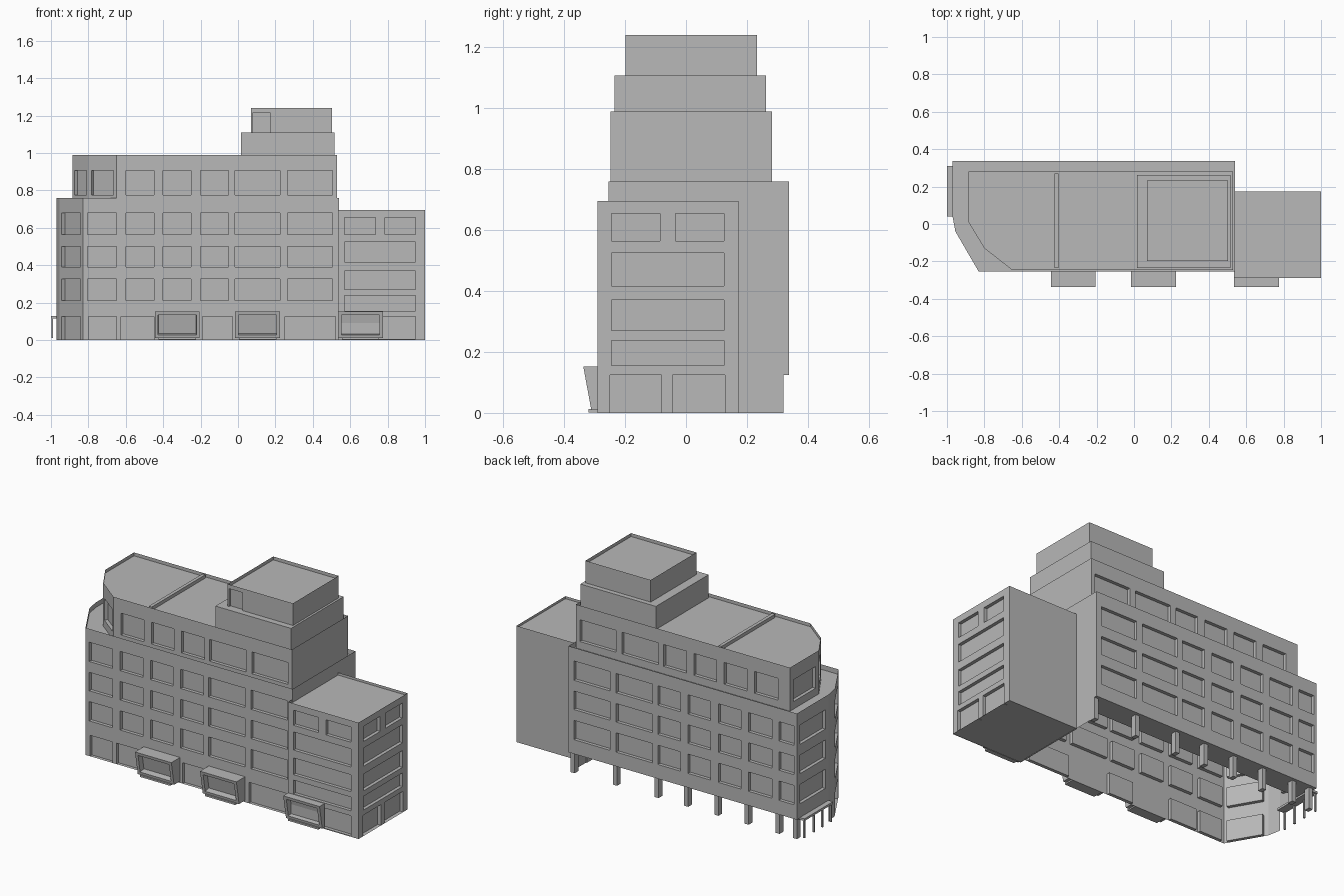
import bpy, bmesh
from mathutils import Vector

if "Cube" in bpy.data.objects:
    bpy.data.objects.remove(bpy.data.objects["Cube"], do_unlink=True)

stone = bpy.data.materials.new("plain_grey")
stone.use_nodes = True
stone.diffuse_color = (0.48, 0.48, 0.48, 1)
stone.node_tree.nodes["Principled BSDF"].inputs["Base Color"].default_value = (0.48, 0.48, 0.48, 1)


def finish(bm, name):
    mesh = bpy.data.meshes.new(name)
    bmesh.ops.remove_doubles(bm, verts=bm.verts, dist=0.0001)
    bmesh.ops.dissolve_limit(bm, angle_limit=0.01, verts=bm.verts, edges=bm.edges)
    bm.to_mesh(mesh)
    bm.free()
    mesh.materials.append(stone)
    obj = bpy.data.objects.new(name, mesh)
    bpy.context.collection.objects.link(obj)
    return obj


def wall(bm, p, q, z0, z1, rects=(), depth=0.02):
    """Wall sheet from p to q; each rect (u0, u1, z0, z1) becomes a recessed panel."""
    p, q = Vector((*p, 0)), Vector((*q, 0))
    d = (q - p).normalized()
    inward = Vector((-d.y, d.x, 0))
    us = sorted({0, (q - p).length, *(u for r in rects for u in r[:2])})
    zs = sorted({z0, z1, *(z for r in rects for z in r[2:])})

    def point(u, z, deep):
        return p + d * u + inward * (depth if deep else 0) + Vector((0, 0, z))

    def deep(i, j):
        if not (0 <= i < len(us) - 1 and 0 <= j < len(zs) - 1):
            return False
        u, z = (us[i] + us[i + 1]) / 2, (zs[j] + zs[j + 1]) / 2
        return any(a < u < b and c < z < e for a, b, c, e in rects)

    def quad(corners, flip=False):
        verts = [bm.verts.new(point(*c)) for c in corners]
        bm.faces.new(verts[::-1] if flip else verts)

    for i in range(len(us)):
        for j in range(len(zs)):
            here = deep(i, j)
            u, z = us[i], zs[j]
            if j < len(zs) - 1 and here != deep(i - 1, j):
                t = zs[j + 1]
                quad([(u, z, 0), (u, z, 1), (u, t, 1), (u, t, 0)], not here)
            if i < len(us) - 1 and here != deep(i, j - 1):
                v = us[i + 1]
                quad([(u, z, 0), (v, z, 0), (v, z, 1), (u, z, 1)], not here)
            if i < len(us) - 1 and j < len(zs) - 1:
                v, t = us[i + 1], zs[j + 1]
                quad([(u, z, here), (v, z, here), (v, t, here), (u, t, here)])


def flat(bm, poly, z):
    return bm.faces.new([bm.verts.new((x, y, z)) for x, y in poly])


def roof(bm, poly, z, rim, drop):
    """Flat roof sunk behind a parapet rim."""
    face = flat(bm, poly, z)
    face.normal_update()
    bmesh.ops.inset_region(bm, faces=[face], thickness=rim, use_even_offset=True)
    bmesh.ops.inset_region(bm, faces=[face], thickness=0.0005, depth=-drop)


def rect(x0, x1, y0, y1):
    return [(x0, y0), (x1, y0), (x1, y1), (x0, y1)]


def box(bm, x, y, z):
    v = [bm.verts.new((a, b, c)) for c in z for a, b in rect(*x, *y)]
    for f in ((3, 2, 1, 0), (4, 5, 6, 7), (0, 1, 5, 4), (1, 2, 6, 5), (2, 3, 7, 6), (3, 0, 4, 7)):
        bm.faces.new([v[i] for i in f])


def along(columns, rows, start, sign=1):
    """Window rects measured along a wall that begins at start."""
    return [(*sorted(((a - start) * sign, (b - start) * sign)), *r) for a, b in columns for r in rows]


columns = [(-.6, -.45), (-.4, -.25), (-.2, -.05), (-.015, .225), (.265, .505)]
corner_column = (-.805, -.65)
rows = [(.21, .325), (.39, .5), (.565, .68)]
ground = [(0, .125)]
L, R, F, B = -.97, .54, -.255, .338

# Main block: thin walls, open at the bottom
main = [(-.83, F), (R, F), (R, B), (L, B), (L, .04), (-.955, -.04)]
bm = bmesh.new()
ground_columns = [(-.8, -.65), (-.625, -.45), (-.19, -.03), (.25, .52)]
wall(bm, main[0], main[1], 0, .76,
     along([corner_column] + columns, rows, -.83) + along(ground_columns, ground, -.83))
wall(bm, main[1], main[2], .125, .76)
wall(bm, main[1], (R, .32), 0, .125)
wall(bm, main[2], main[3], .125, .76, along(columns + [corner_column, (-.95, -.85)], rows, R, -1))
wall(bm, main[3], main[4], .125, .76, along([(.07, .31)], rows, B, -1))
wall(bm, main[4], main[5], 0, .76)
wall(bm, main[5], main[0], 0, .76, along([(.025, .225)], rows + ground, 0))
roof(bm, main, .76, .03, .03)
flat(bm, rect(L, R, .2, B)[::-1], .125)
finish(bm, "main_block")

# Rear arcade pillars
bm = bmesh.new()
for x in (.525, .245, -.03, -.225, -.425, -.625, -.83, -.945):
    box(bm, (x - .013, x + .013), (.285, .32), (0, .125))
finish(bm, "rear_pillars")

# Side canopy on slim posts
bm = bmesh.new()
box(bm, (-1, -.95), (.04, .31), (.115, .128))
for y in (.05, .13, .21, .3):
    box(bm, (-.998, -.988), (y - .005, y + .005), (.01, .115))
finish(bm, "side_canopy")

# Set-back upper storey with chamfered corner
upper = [(-.65, -.247), (.53, -.247), (.53, .282), (-.885, .282), (-.885, .01), (-.8, -.13)]
upper_rows = [(.775, .905)]
bm = bmesh.new()
wall(bm, upper[0], upper[1], .725, .99, along(columns, upper_rows, -.65))
wall(bm, upper[1], upper[2], .725, .99)
wall(bm, upper[2], upper[3], .725, .99, along(columns + [corner_column], upper_rows, .53, -1))
wall(bm, upper[3], upper[4], .725, .99, along([(.04, .25)], upper_rows, .282, -1))
wall(bm, upper[4], upper[5], .725, .99, along([(.02, .145)], upper_rows, 0))
wall(bm, upper[5], upper[0], .725, .99, along([(.02, .17)], upper_rows, 0))
roof(bm, upper, .99, .018, .02)
finish(bm, "upper_storey")
bm = bmesh.new()
box(bm, (-.425, -.405), (-.235, .27), (.965, .99))
finish(bm, "roof_divider")

# Penthouse in two steps
bm = bmesh.new()
box(bm, (.015, .515), (-.235, .262), (.965, 1.108))
finish(bm, "penthouse_base")
bm = bmesh.new()
top = rect(.07, .502, -.198, .233)
for i in range(4):
    wall(bm, top[i], top[(i + 1) % 4], 1.108, 1.24,
         [(.01, .1, 1.108, 1.215)] if i == 0 else (), .012)
roof(bm, top, 1.24, .018, .02)
finish(bm, "penthouse_top")

# Lower side wing
wing = rect(.535, 1, -.29, .173)
wide_rows = [(.155, .237), (.27, .37), (.417, .525)]
top_row = [(.565, .655)]
bm = bmesh.new()
wall(bm, wing[0], wing[1], 0, .695, along([(.57, .95)], wide_rows + [(.005, .125)], .535)
     + along([(.57, .735), (.785, .95)], top_row, .535))
wall(bm, wing[1], wing[2], 0, .695, along([(-.245, .125)], wide_rows, -.29)
     + along([(-.245, -.085), (-.035, .125)], top_row, -.29)
     + along([(-.25, -.08), (-.045, .128)], ground, -.29))
wall(bm, wing[2], wing[3], 0, .695)
wall(bm, wing[3], wing[0], 0, .695)
roof(bm, wing, .695, .018, .015)
flat(bm, wing[::-1], .002)
finish(bm, "side_wing")

# Projecting display bays with sloping fronts
for x0, x1, back, name in ((-.445, -.205, F, "left"), (-.015, .225, F, "middle"), (.535, .775, -.29, "right")):
    bm = bmesh.new()
    profile = [(back, .01), (-.311, .01), (-.337, .152), (back, .152)]
    ends = [[bm.verts.new((x, y, z)) for y, z in profile] for x in (x0, x1)]
    sides = []
    for i in range(4):
        k = (i + 1) % 4
        sides.append(bm.faces.new([ends[0][i], ends[0][k], ends[1][k], ends[1][i]]))
    bm.faces.new(ends[0])
    bm.faces.new(ends[1])
    bmesh.ops.recalc_face_normals(bm, faces=bm.faces)
    front = sides[1]
    bmesh.ops.inset_region(bm, faces=[front], thickness=.018, use_even_offset=True)
    bmesh.ops.inset_region(bm, faces=[front], thickness=.001, depth=-.035)
    box(bm, (x0 + .02, x1 - .02), (-.32, back), (.002, .012))
    finish(bm, name + "_display_bay")
